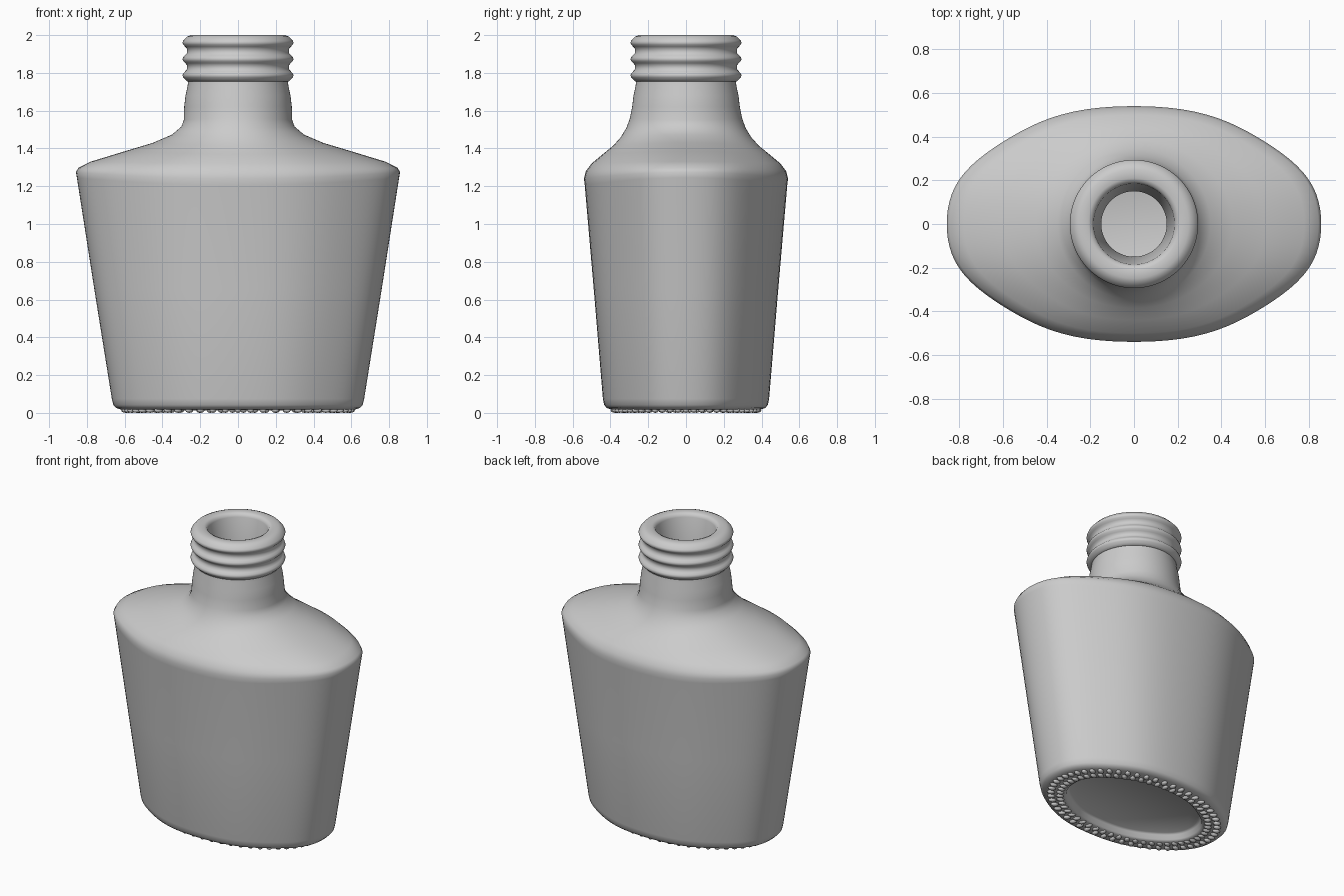
import bpy, bmesh, math
from mathutils import Matrix, Vector

if "Cube" in bpy.data.objects:
    bpy.data.objects.remove(bpy.data.objects["Cube"])

GREY = (0.6, 0.6, 0.6, 1)
grey = bpy.data.materials.new("plain grey")
grey.use_nodes = True
grey.diffuse_color = GREY
grey.node_tree.nodes["Principled BSDF"].inputs["Base Color"].default_value = GREY

SEGMENTS = 96


def ring_point(t, rx, zx, ry, zy):
    """Point on an oval ring whose height differs between its ends and faces."""
    round_part = min(1, abs(rx - ry) / 0.2)
    k = 1 + round_part * 0.006 * (math.cos(4 * t) - math.cos(8 * t))
    z = zx + (zy - zx) * math.sin(t) ** 2
    return Vector((rx * k * math.cos(t), ry * k * math.sin(t), z))


def finish(bm, name):
    bmesh.ops.recalc_face_normals(bm, faces=bm.faces)
    mesh = bpy.data.meshes.new(name)
    bm.to_mesh(mesh)
    bm.free()
    mesh.materials.append(grey)
    obj = bpy.data.objects.new(name, mesh)
    bpy.context.collection.objects.link(obj)
    bpy.ops.object.select_all(action='DESELECT')
    obj.select_set(True)
    bpy.context.view_layer.objects.active = obj
    bpy.ops.object.shade_smooth_by_angle(angle=math.radians(50))
    return obj


def flat(rx, ry, z):
    return (rx, z, ry, z)


def circle(r, z):
    return (r, z, r, z)


# Underside recess, foot and tapered oval body
rings = [flat(.46, .28, .06), flat(.475, .292, .05), flat(.485, .30, .022),
         flat(.50, .315, .012), flat(.62, .395, .018), flat(.645, .42, .026),
         flat(.66, .433, .042), flat(.668, .44, .075), flat(.76, .488, .65),
         (.853, 1.245, .536, 1.205)]

# Sloping shoulder, lower at the broad faces than at the ends
rings += [(.858, 1.275, .54, 1.24), (.845, 1.297, .53, 1.28), (.78, 1.33, .5, 1.32),
          (.6, 1.385, .44, 1.37), (.45, 1.43, .385, 1.415), (.35, 1.473, .345, 1.46),
          (.30, 1.515, .315, 1.51), (.287, 1.55, .297, 1.56)]

# Neck
rings += [circle(r, z) for r, z in ((.285, 1.62), (.278, 1.68), (.267, 1.73), (.264, 1.755))]

# Three rounded thread ridges
for ridge in (1.787, 1.873, 1.96):
    for step in range(-3, 4):
        a = step / 4 * math.pi
        rings.append(circle(.28 + .014 * math.cos(a), ridge + step * .0105))

# Lip, tapered bore and hollow inside
rings += [circle(r, z) for r, z in ((.25, 2.0), (.21, 2.0), (.193, 1.993), (.185, 1.975),
                                    (.15, 1.6), (.16, 1.5), (.22, 1.44))]
rings += [(.75, 1.28, .45, 1.24), flat(.6, .37, .14), flat(.54, .32, .1)]

bm = bmesh.new()
loops = [[bm.verts.new(ring_point(math.tau * i / SEGMENTS, *ring)) for i in range(SEGMENTS)]
         for ring in rings]
for low, high in zip(loops, loops[1:]):
    for i in range(SEGMENTS):
        j = (i + 1) % SEGMENTS
        bm.faces.new((low[i], low[j], high[j], high[i]))
bm.faces.new(loops[0])
bm.faces.new(loops[-1])
finish(bm, "bottle")

# Two rows of small grip bumps under the foot
bm = bmesh.new()
COUNT = 56
for rx, ry, shift in ((.595, .375, 0), (.53, .335, .5)):
    for i in range(COUNT):
        t = math.tau * (i + shift) / COUNT
        spot = Vector((rx * math.cos(t), ry * math.sin(t), .014))
        turn = Matrix.Rotation(math.atan2(spot.y, spot.x), 4, 'Z')
        size = Matrix.Diagonal((.025, .017, .014, 1))
        bmesh.ops.create_icosphere(bm, subdivisions=2, radius=1,
                                   matrix=Matrix.Translation(spot) @ turn @ size)
finish(bm, "grip_bumps")
